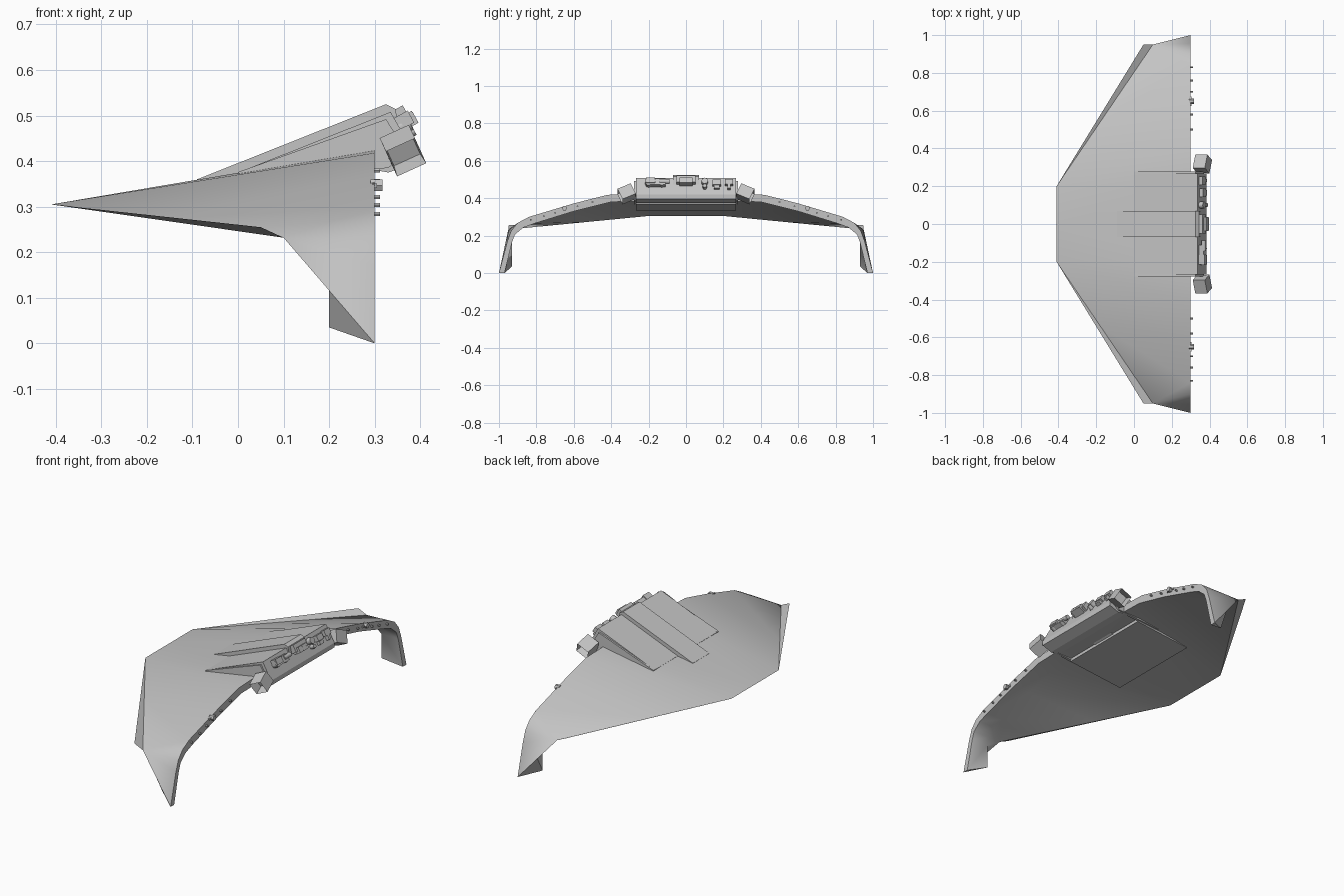
import bpy, bmesh, math
from mathutils import Vector, Matrix

if "Cube" in bpy.data.objects:
    bpy.data.objects.remove(bpy.data.objects["Cube"])

hull_gray = bpy.data.materials.new("hull_gray")
hull_gray.diffuse_color = (0.55, 0.55, 0.55, 1)
hull_gray.use_nodes = True
hull_gray.node_tree.nodes["Principled BSDF"].inputs["Base Color"].default_value = hull_gray.diffuse_color


def finish(name, bm, smooth=None):
    bmesh.ops.remove_doubles(bm, verts=bm.verts, dist=0.0005)
    bmesh.ops.recalc_face_normals(bm, faces=bm.faces)
    me = bpy.data.meshes.new(name)
    bm.to_mesh(me)
    bm.free()
    me.materials.append(hull_gray)
    ob = bpy.data.objects.new(name, me)
    bpy.context.collection.objects.link(ob)
    if smooth:
        bpy.ops.object.select_all(action='DESELECT')
        ob.select_set(True)
        bpy.context.view_layer.objects.active = ob
        bpy.ops.object.shade_smooth_by_angle(angle=math.radians(smooth))
    return ob


def frame(pos, normal):
    """Matrix whose local z is the given normal and local y is close to world y."""
    z = Vector(normal).normalized()
    ref = Vector((0, 1, 0)) if abs(z.y) < 0.6 else Vector((1, 0, 0.45))
    x = ref.cross(z).normalized()
    y = z.cross(x)
    m = Matrix((x, y, z)).transposed().to_4x4()
    return Matrix.Translation(pos) @ m


def prism(name, profile, y0, y1):
    """Extrude an (x, z) outline along y."""
    bm = bmesh.new()
    a = [bm.verts.new((x, y0, z)) for x, z in profile]
    b = [bm.verts.new((x, y1, z)) for x, z in profile]
    n = len(a)
    bm.faces.new(a)
    bm.faces.new(b)
    for i in range(n):
        bm.faces.new((a[i], a[(i + 1) % n], b[(i + 1) % n], b[i]))
    return finish(name, bm)


def box(name, pos, size, normal):
    bm = bmesh.new()
    bmesh.ops.create_cube(bm, size=1, matrix=frame(pos, normal) @ Matrix.Diagonal((*size, 1)))
    return finish(name, bm)


def cylinder(name, pos, r, depth, normal, seg=8):
    bm = bmesh.new()
    bmesh.ops.create_cone(bm, cap_ends=True, segments=seg, radius1=r, radius2=r,
                          depth=depth, matrix=frame(pos, normal))
    return finish(name, bm, 50)


# Wing: loft from the sharp leading edge to a thick arched band at the rear
nose, tip, foot = Vector((-.41, .2, .305)), Vector((.1, .95, .232)), Vector((.3, 1, 0))
top_rear = [(0, .425), (.22, .425), (.42, .418), (.6, .372), (.84, .3),
            (.9, .268), (.935, .225), (.955, .17), (1, 0)]
low_rear = [(0, .385), (.22, .385), (.4, .38), (.6, .33), (.81, .265),
            (.87, .243), (.915, .205), (.93, .165), (.97, 0)]
edge = [Vector((-.41, 0, .305)), nose, nose, nose.lerp(tip, .45), tip, tip, tip, tip]
top = [Vector((.3, y, z)) for y, z in top_rear]
low = [Vector((.3, y, z)) for y, z in low_rear]
inner = [Vector((.2, y, z)) for y, z in low_rear[:8]] + [Vector((.2, .93, .035))]
mid = tip.lerp(foot, .5)
bm = bmesh.new()


def face(points, s):
    pts = []
    for p in points:
        if all((p - q).length > 1e-5 for q in pts):
            pts.append(p)
    if len(pts) > 2:
        bm.faces.new([bm.verts.new((p.x, p.y * s, p.z)) for p in pts])


for s in (1, -1):
    for i in range(8):
        if i < 7:
            face((edge[i], edge[i + 1], top[i + 1], top[i]), s)
            face((edge[i], edge[i + 1], inner[i + 1], inner[i]), s)
        face((inner[i], inner[i + 1], low[i + 1], low[i]), s)
        face((top[i], top[i + 1], low[i + 1], low[i]), s)
    face((tip, mid, foot, top[7]), s)
    face((tip, inner[7], mid), s)
    face((mid, inner[7], inner[8]), s)
    face((mid, inner[8], foot), s)
    face((foot, inner[8], low[8]), s)
finish("wing", bm, 35)

# Thin strips ahead of the leading edges
for s in (1, -1):
    bm = bmesh.new()
    bm.faces.new([bm.verts.new((x, y * s, z)) for x, y, z in
                  (nose, (.05, .95, .255), tip)])
    finish("leading_edge_strip", bm)

# Central engine housing, raised spine, thin side rails and belly panel
prism("engine_housing", [(0, .36), (0, .375), (.335, .508), (.385, .42),
                         (.385, .395), (.33, .375), (.25, .39)], -.268, .268)
prism("center_spine", [(-.09, .345), (-.09, .36), (.325, .525), (.345, .515),
                       (.36, .45), (.2, .38)], -.07, .07)
prism("belly_panel", [(-.13, .335), (.2, .368), (.2, .395), (0, .36)], -.268, .268)
for s in (1, -1):
    prism("side_rail", [(0, .36), (0, .376), (.325, .492), (.37, .42), (.33, .385)],
          s * .262, s * .277)

# Hollow square nozzles at the housing corners
for s in (1, -1):
    bm = bmesh.new()
    m = frame((.362, s * .318, .423), (.17, s * .87, -.36))
    bmesh.ops.create_cube(bm, size=1, matrix=Matrix.Diagonal((.066, .07, .078, 1)))
    mouth = max(bm.faces, key=lambda f: f.calc_center_median().z)
    bmesh.ops.inset_individual(bm, faces=[mouth], thickness=.005)
    bmesh.ops.translate(bm, verts=mouth.verts, vec=(0, 0, -.05))
    bm.transform(m)
    finish("square_nozzle", bm)

# Machinery on the slanted rear face: (y, distance down slope, width, height, depth)
N = (.87, 0, .48)


def slope(y, t, lift=0):
    return Vector((.335 + .05 * t + N[0] * lift, y, .508 - .088 * t + N[2] * lift))


for y, t, w, h, d in [(0, .2, .1, .04, .04), (0, .35, .07, .03, .055),
                      (-.16, .36, .1, .035, .035), (-.19, .3, .05, .03, .045),
                      (.165, .36, .045, .03, .03), (.165, .62, .03, .018, .025),
                      (.23, .33, .045, .03, .03), (.23, .6, .015, .025, .025)]:
    box("rear_machinery", slope(y, t, d / 4), (h, w, d), N)
for y, t, r in [(.1, .3, .018), (.1, .6, .011), (-.13, .38, .02), (-.2, .4, .018)]:
    cylinder("rear_drum", slope(y, t, .01), r, .03, N)
for y in (-.115, -.19):
    cylinder("rear_pipe", slope(y, .32, .02), .013, .055, (0, 1, 0))
for i in range(3):
    box("vent_bar", slope(-.03 + .03 * i, .35, .036), (.025, .012, .012), N)

# Small fittings along the wing's trailing edge
for s in (1, -1):
    for y in (.5, .58, .7, .76, .83):
        z = .394 - .29 * (y - .45)
        cylinder("edge_fitting", (.302, s * y, z), .005, .02, (1, 0, 0), 6)
    cylinder("edge_hub", (.304, s * .65, .347), .014, .026, (1, 0, 0), 6)
    box("edge_hub_arm", (.3, s * .65, .346), (.01, .05, .01), (1, 0, 0))
